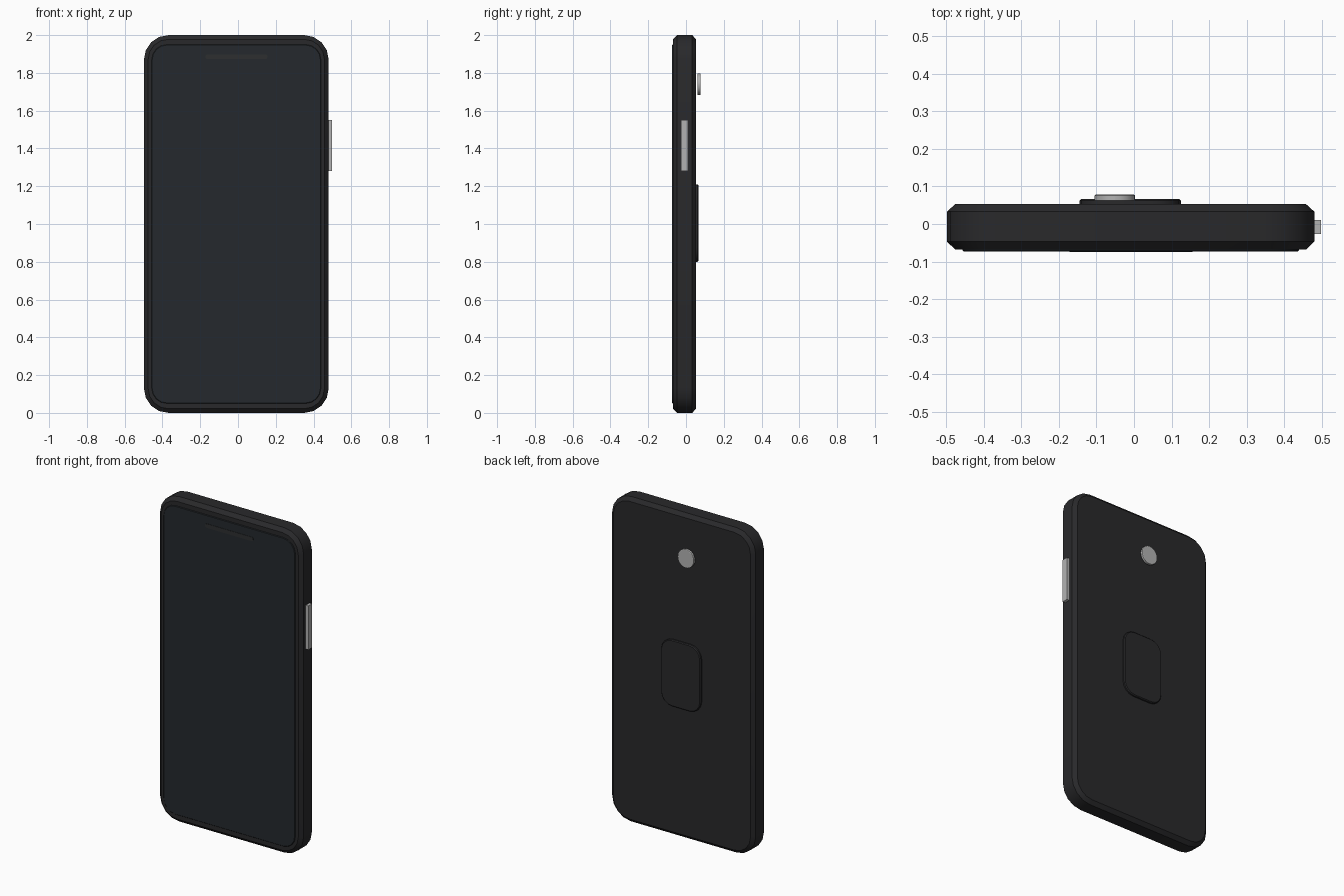
import bpy, bmesh
from math import cos, sin, pi, radians

if "Cube" in bpy.data.objects:
    bpy.data.objects.remove(bpy.data.objects["Cube"])


def material(name, rgb):
    m = bpy.data.materials.new(name)
    m.diffuse_color = (*rgb, 1)
    m.use_nodes = True
    m.node_tree.nodes["Principled BSDF"].inputs["Base Color"].default_value = m.diffuse_color
    return m


CASE = material("case_black", (0.022, 0.022, 0.024))
GLASS = material("screen_glass", (0.018, 0.022, 0.026))
SLOT = material("speaker_grey", (0.026, 0.028, 0.03))
METAL = material("metal", (0.45, 0.45, 0.45))


def outline(x0, x1, z0, z1, r, n, inset=0):
    """Rounded rectangle in XZ, shrunk by inset."""
    pts = []
    rr = max(r - inset, 0.001)
    for i, (cx, cz) in enumerate([(x1 - r, z1 - r), (x0 + r, z1 - r),
                                  (x0 + r, z0 + r), (x1 - r, z0 + r)]):
        for k in range(n + 1):
            a = pi / 2 * (i + k / n)
            pts.append((cx + rr * cos(a), cz + rr * sin(a)))
    return pts


def slab(name, rect, r, n, layers, mat):
    """Loft rounded rectangles through (y, inset) layers, front to back."""
    bm = bmesh.new()
    rings = [[bm.verts.new((x, y, z)) for x, z in outline(*rect, r, n, inset)]
             for y, inset in layers]
    for a, b in zip(rings, rings[1:]):
        for i in range(len(a)):
            j = (i + 1) % len(a)
            bm.faces.new((a[i], a[j], b[j], b[i]))
    bm.faces.new(rings[0])
    bm.faces.new(rings[-1])
    bmesh.ops.recalc_face_normals(bm, faces=bm.faces)
    me = bpy.data.meshes.new(name)
    bm.to_mesh(me)
    bm.free()
    ob = bpy.data.objects.new(name, me)
    bpy.context.collection.objects.link(ob)
    me.materials.append(mat)
    bpy.context.view_layer.objects.active = ob
    ob.select_set(True)
    bpy.ops.object.shade_smooth_by_angle(angle=radians(30))
    ob.select_set(False)
    return ob


# Chamfered case
slab("phone_body", (-0.498, 0.48, 0, 2), 0.13, 4,
     [(-0.068, 0.022), (-0.047, 0), (0.033, 0), (0.053, 0.022)], CASE)

# Raised screen and earpiece slot on the front
slab("screen", (-0.457, 0.439, 0.05, 1.95), 0.08, 4,
     [(-0.073, 0.003), (-0.070, 0), (-0.06, 0)], GLASS)
slab("earpiece", (-0.172, 0.156, 1.873, 1.898), 0.01, 2,
     [(-0.075, 0), (-0.07, 0)], SLOT)

# Pad on the back
slab("back_pad", (-0.145, 0.125, 0.80, 1.21), 0.075, 4,
     [(0.05, 0), (0.062, 0), (0.067, 0.005)], CASE)

# Camera disc
slab("camera_lens", (-0.105, 0.003, 1.683, 1.797), 0.054, 6,
     [(0.062, 0), (0.076, 0), (0.078, 0.003)], METAL)

# Side button
bpy.ops.mesh.primitive_cube_add(size=1, location=(0.484, -0.0085, 1.415))
button = bpy.context.object
button.name = "side_button"
button.scale = (0.028, 0.037, 0.27)
bpy.ops.object.transform_apply(location=False, rotation=False, scale=True)
button.data.materials.append(METAL)
